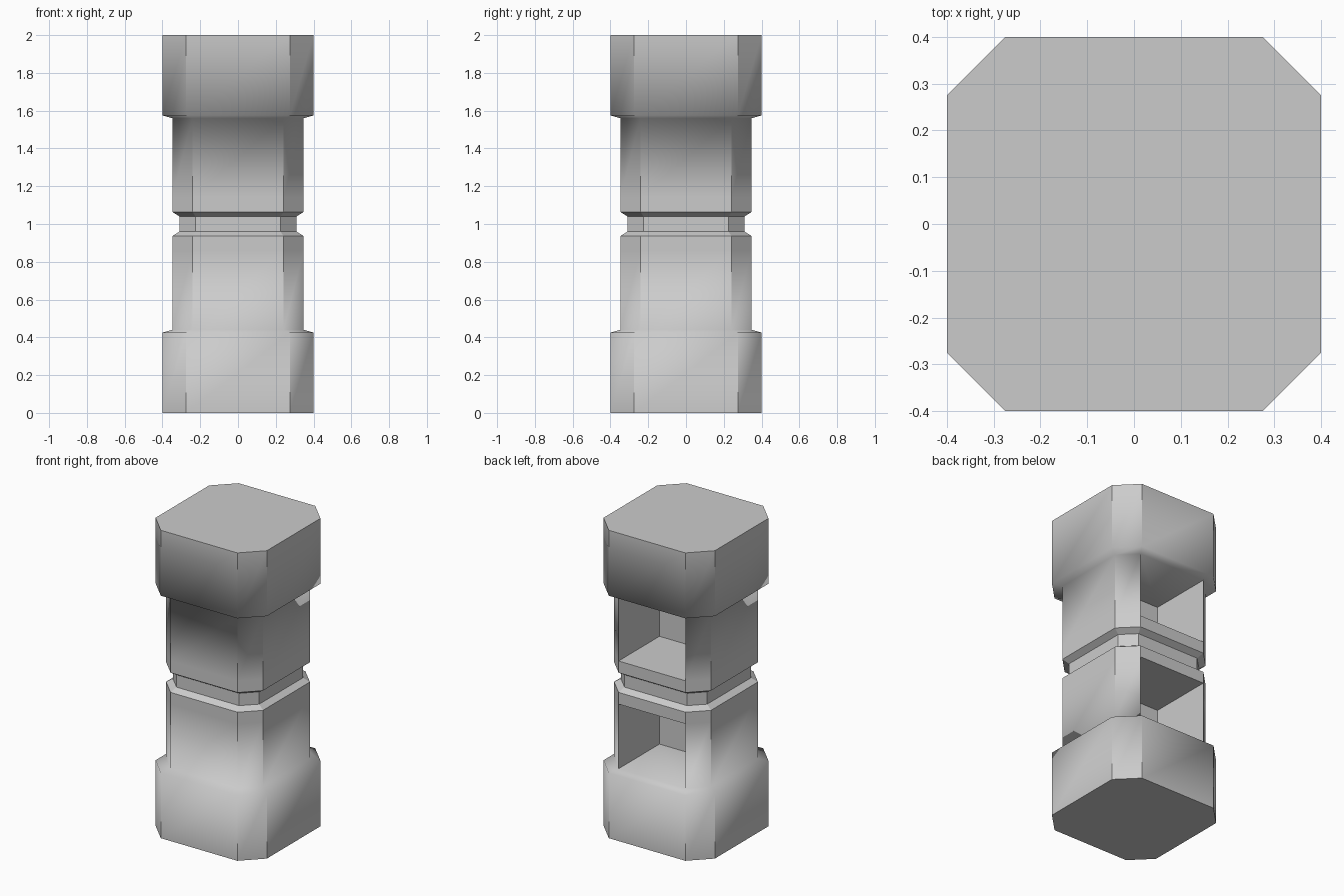
import bpy, bmesh, math

if "Cube" in bpy.data.objects:
    bpy.data.objects.remove(bpy.data.objects["Cube"])

# Lower-half profile: (height, half width, half width of the flat side)
LOWER = [(0.0, 0.40, 0.275), (0.425, 0.40, 0.275), (0.44, 0.348, 0.241),
         (0.86, 0.348, 0.241), (0.936, 0.348, 0.241), (0.96, 0.31, 0.225)]
PROFILE = LOWER + [(2 - z, w, f) for z, w, f in reversed(LOWER)]
RECESS_DEPTH = 0.42
CAP_HEIGHTS = (0.425, 0.44, 1.56, 1.575)


def octagon(bm, z, w, f):
    pts = [(f, -w), (w, -f), (w, f), (f, w), (-f, w), (-w, f), (-w, -f), (-f, -w)]
    return [bm.verts.new((x, y, z)) for x, y in pts]


# Chamfered square column lofted through the profile
bm = bmesh.new()
rings = [octagon(bm, *row) for row in PROFILE]
recesses = []
for a, b in zip(rings, rings[1:]):
    for i in range(8):
        j = (i + 1) % 8
        face = bm.faces.new((a[i], a[j], b[j], b[i]))
        z0, z1 = a[0].co.z, b[0].co.z
        if i == 3 and abs(z1 - z0 - 0.42) < 0.001 and z0 > 0.4:
            recesses.append(face)
bm.faces.new(list(reversed(rings[0])))
bm.faces.new(rings[-1])

# Two box recesses pushed in from the back
for face in bmesh.ops.extrude_discrete_faces(bm, faces=recesses)["faces"]:
    for v in face.verts:
        v.co.y -= RECESS_DEPTH
bmesh.ops.recalc_face_normals(bm, faces=bm.faces[:])

# Smooth only across the cap shoulders, crisp everywhere else
bm.normal_update()
for face in bm.faces:
    face.smooth = True
for e in bm.edges:
    p, q = (v.co for v in e.verts)
    on_shoulder = (abs(p.z - q.z) < 1e-4
                   and any(abs(p.z - z) < 1e-4 for z in CAP_HEIGHTS)
                   and all(max(abs(c.x), abs(c.y)) > 0.34 for c in (p, q)))
    e.smooth = on_shoulder or e.calc_face_angle(0) < math.radians(20)

mesh = bpy.data.meshes.new("column")
bm.to_mesh(mesh)
bm.free()
bpy.context.collection.objects.link(bpy.data.objects.new("column", mesh))
